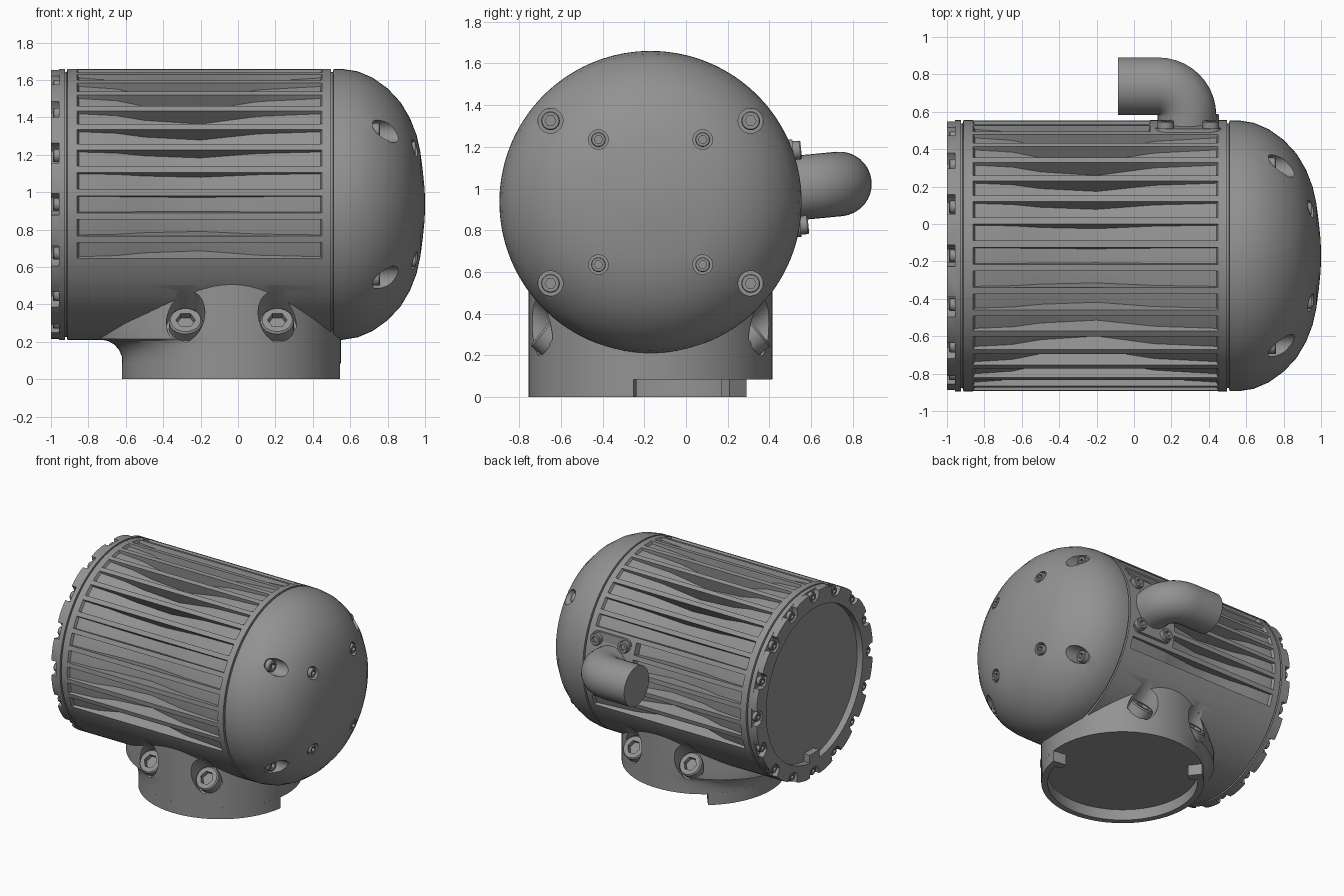
import bpy, bmesh, math
from mathutils import Vector, Matrix

if "Cube" in bpy.data.objects:
    bpy.data.objects.remove(bpy.data.objects["Cube"])

CY, CZ, R = -0.17, 0.935, 0.725      # main barrel axis and radius
BX, BR = -0.035, 0.585               # mounting base centre and radius

grey = bpy.data.materials.new("cast_grey")
grey.diffuse_color = (0.29, 0.29, 0.29, 1)
grey.use_nodes = True
grey.node_tree.nodes["Principled BSDF"].inputs["Base Color"].default_value = grey.diffuse_color
parts = []


def loft(name, rings, keep=True):
    """Closed skin through equal-length rings of points, capped at both ends."""
    bm = bmesh.new()
    vs = [[bm.verts.new(p) for p in ring] for ring in rings]
    n = len(vs[0])
    for a, b in zip(vs, vs[1:]):
        for i in range(n):
            j = (i + 1) % n
            bm.faces.new((a[i], a[j], b[j], b[i]))
    bm.faces.new(vs[0])
    bm.faces.new(vs[-1])
    bmesh.ops.recalc_face_normals(bm, faces=bm.faces)
    me = bpy.data.meshes.new(name)
    bm.to_mesh(me)
    bm.free()
    me.materials.append(grey)
    ob = bpy.data.objects.new(name, me)
    bpy.context.collection.objects.link(ob)
    if keep:
        parts.append(ob)
    return ob


def frame(origin, direction):
    q = Vector(direction).to_track_quat('Z', 'Y')
    return Matrix.Translation(origin) @ q.to_matrix().to_4x4()


def circle(r, z, n=24):
    return [Vector((r * math.cos(2 * math.pi * i / n), r * math.sin(2 * math.pi * i / n), z))
            for i in range(n)]


def hexagon(r, z):
    pts = circle(r, z, 6)
    return [pts[k].lerp(pts[(k + 1) % 6], t / 4) for k in range(6) for t in range(4)]


def bolt(name, origin, direction, r, h):
    """Socket head bolt with a small edge chamfer."""
    m = frame(origin, direction)
    rings = [circle(r, -0.01), circle(r, h * 0.85), circle(r * 0.9, h),
             hexagon(r * 0.58, h), hexagon(r * 0.58, h * 0.4)]
    return loft(name, [[m @ p for p in ring] for ring in rings])


def drill(targets, origin, direction, r, length):
    m = frame(origin, direction)
    cutter = loft("cutter", [[m @ p for p in circle(r, z, 32)] for z in (0, length)], False)
    cutter.hide_render = True
    for ob in targets:
        mod = ob.modifiers.new("drill", 'BOOLEAN')
        mod.operation = 'DIFFERENCE'
        mod.solver = 'EXACT'
        mod.object = cutter
        bpy.context.view_layer.objects.active = ob
        bpy.ops.object.modifier_apply(modifier=mod.name)
    bpy.data.objects.remove(cutter)


def polar(x, r, deg):
    a = math.radians(deg)            # 0 = front, 90 = top, 180 = back
    return Vector((x, CY - r * math.cos(a), CZ + r * math.sin(a)))


# --- finned barrel: grooves every 10 degrees over the upper part
DEPTH = [(-0.86, 0), (-0.85, 0.02), (-0.65, 0.035), (-0.5, 0.072), (-0.2, 0.1),
         (0.075, 0.047), (0.085, 0.045), (0.12, 0.04), (0.44, 0.02), (0.45, 0)]


def barrel_ring(x, d):
    ring = []
    for c in range(-90, 270, 10):
        cut = d if -20 <= c <= 200 else 0
        if x > 0.08 and 155 < c < 195:   # solid land under the elbow flange
            cut = 0
        for off, k in ((-3.6, 0), (-3.4, 1), (0, 1), (3.4, 1), (3.6, 0), (5, 0)):
            ring.append(polar(x, R - cut * k, c + off))
    return ring


rings = [[polar(x, r, a) for a in [c + o for c in range(-90, 270, 10) for o in (-3.6, -3.4, 0, 3.4, 3.6, 5)]]
         for x, r in ((-0.935, 0.708), (-0.916, 0.708), (-0.912, R))]
rings += [barrel_ring(x, d) for x, d in DEPTH]
rings += [barrel_ring(0.497, 0)]
barrel = loft("finned_barrel", rings)

# --- domed end cap, with a shadow gap where it meets the barrel
DOME = [(0.48, 0.708), (0.508, 0.708), (0.511, 0.724), (0.56, 0.724), (0.64, 0.711), (0.72, 0.677),
        (0.80, 0.62), (0.87, 0.545), (0.92, 0.46), (0.955, 0.37), (0.975, 0.28),
        (0.988, 0.18), (0.997, 0.09), (1.0, 0.03)]
dome = loft("domed_cap", [[polar(x, r, a) for a in range(0, 360, 5)] for x, r in DOME])
for sy in (-1, 1):
    for sz in (-1, 1):
        for dy, dz, floor, hr in ((0.48, 0.39, 0.72, 0.06), (0.25, 0.30, 0.91, 0.047)):
            p = (floor, CY + sy * dy, CZ + sz * dz)
            drill([dome], p, (1, 0, 0), hr, 0.4)
            bolt("dome_bolt", p, (1, 0, 0), hr * 0.75, 0.04)

# --- notched flange at the open end, with a recessed cover
angles = [c * 22.5 + o for c in range(16) for o in (-4.6, -4.4, -3.2, 0, 3.2, 4.4, 4.6, 8, 11.25, 14.5)]
notch = [R - 0.004, R - 0.04, R - 0.068, R - 0.078, R - 0.068, R - 0.04, R - 0.004, R, R, R]


def flange_ring(x, r=None):
    return [polar(x, r or notch[i % 10], a) for i, a in enumerate(angles)]


loft("notched_flange", [flange_ring(-0.924, R), flange_ring(-0.958, R), flange_ring(-0.958),
                        flange_ring(-1.0), flange_ring(-1.0, 0.6), flange_ring(-0.95, 0.6)])
for k in range(16):
    bolt("flange_bolt", polar(-0.958, 0.682, k * 22.5), (-1, 0, 0), 0.034, 0.03)


def block(name, x, y, z, m=Matrix()):
    return loft(name, [[m @ Vector(p) for p in ((x[0], y[0], h), (x[1], y[0], h),
                                                (x[1], y[1], h), (x[0], y[1], h))] for h in z])


block("flange_key", (-1.0, -0.94), (CY - 0.06, CY + 0.06), (CZ - 0.61, CZ - 0.535))

# --- round mounting base, flaring into the barrel on the left
rings = []
for z, flare in ((0.085, 0), (0.12, 0), (0.155, 0.015), (0.185, 0.04), (0.205, 0.075),
                 (0.215, 0.13), (0.3, 0.13), (0.6, 0)):
    ring = []
    for i in range(72):
        a = math.radians(i * 5)
        r = BR + flare * max(0, -math.cos(a)) ** 3
        ring.append((BX + r * math.cos(a), CY + r * math.sin(a), z))
    rings.append(ring)
base = loft("mounting_base", rings)


def base_pt(r, deg, z):
    a = math.radians(deg)
    return Vector((BX + r * math.cos(a), CY + r * math.sin(a), z))


# partial locating lip below the base, with a stop at each end
def arc(name, a0, a1, r0, r1, n):
    loft(name, [[base_pt(r, a0 + (a1 - a0) * i / n, z)
                 for r, z in ((r0, 0), (r1, 0), (r1, 0.09), (r0, 0.09))] for i in range(n + 1)])


arc("base_lip", 128, 352, 0.54, BR, 48)
arc("lip_stop", 128, 135, 0.48, 0.55, 2)
arc("lip_stop", 345, 352, 0.48, 0.55, 2)

# slanted bolt pockets, two in front and two behind
tilt = math.radians(40)
for s in (-1, 1):
    for dx in (-0.245, 0.245):
        p = Vector((BX + dx, CY + s * 0.47, 0.275))
        d = Vector((0, s * math.cos(tilt), math.sin(tilt)))
        drill([base, barrel], p, d, 0.103, 0.5)
        bolt("base_bolt", p, d, 0.09, 0.065)

# --- cable elbow on the back: laid out level, then turned about the barrel axis
turn = (Matrix.Translation((0, CY, CZ)) @ Matrix.Rotation(math.radians(5.5), 4, 'X')
        @ Matrix.Translation((0, -CY, 0)))
path = [((0.285, 0.45), 0)]
path += [((0.13 + 0.155 * math.cos(a), 0.585 + 0.155 * math.sin(a)), a)
         for a in [math.radians(9 * k) for k in range(11)]]
path += [((-0.085, 0.74), math.pi / 2)]
rings = []
for (px, py), a in path:
    rings.append([turn @ Vector((px + 0.155 * math.cos(t) * math.cos(a),
                                 py + 0.155 * math.cos(t) * math.sin(a),
                                 0.155 * math.sin(t)))
                  for t in [2 * math.pi * i / 32 for i in range(32)]])
loft("cable_elbow", rings)

# elbow flange with rounded corners and four bolts
outline = []
for cx, cz, start in ((0.41, 0.18, 0), (0.17, 0.18, 90), (0.17, -0.18, 180), (0.41, -0.18, 270)):
    for k in range(6):
        a = math.radians(start + 18 * k)
        outline.append((cx + 0.055 * math.cos(a), cz + 0.055 * math.sin(a)))
loft("elbow_flange", [[turn @ Vector((x, y, z)) for x, z in outline] for y in (0.42, 0.535)])
out = turn.to_3x3() @ Vector((0, 1, 0))
for x in (0.17, 0.41):
    for z in (-0.18, 0.18):
        bolt("elbow_bolt", turn @ Vector((x, 0.533, z)), out, 0.045, 0.04)

# --- smooth shading with crisp edges
for ob in parts:
    for poly in ob.data.polygons:
        poly.use_smooth = True
    ob.data.set_sharp_from_angle(angle=math.radians(28))
